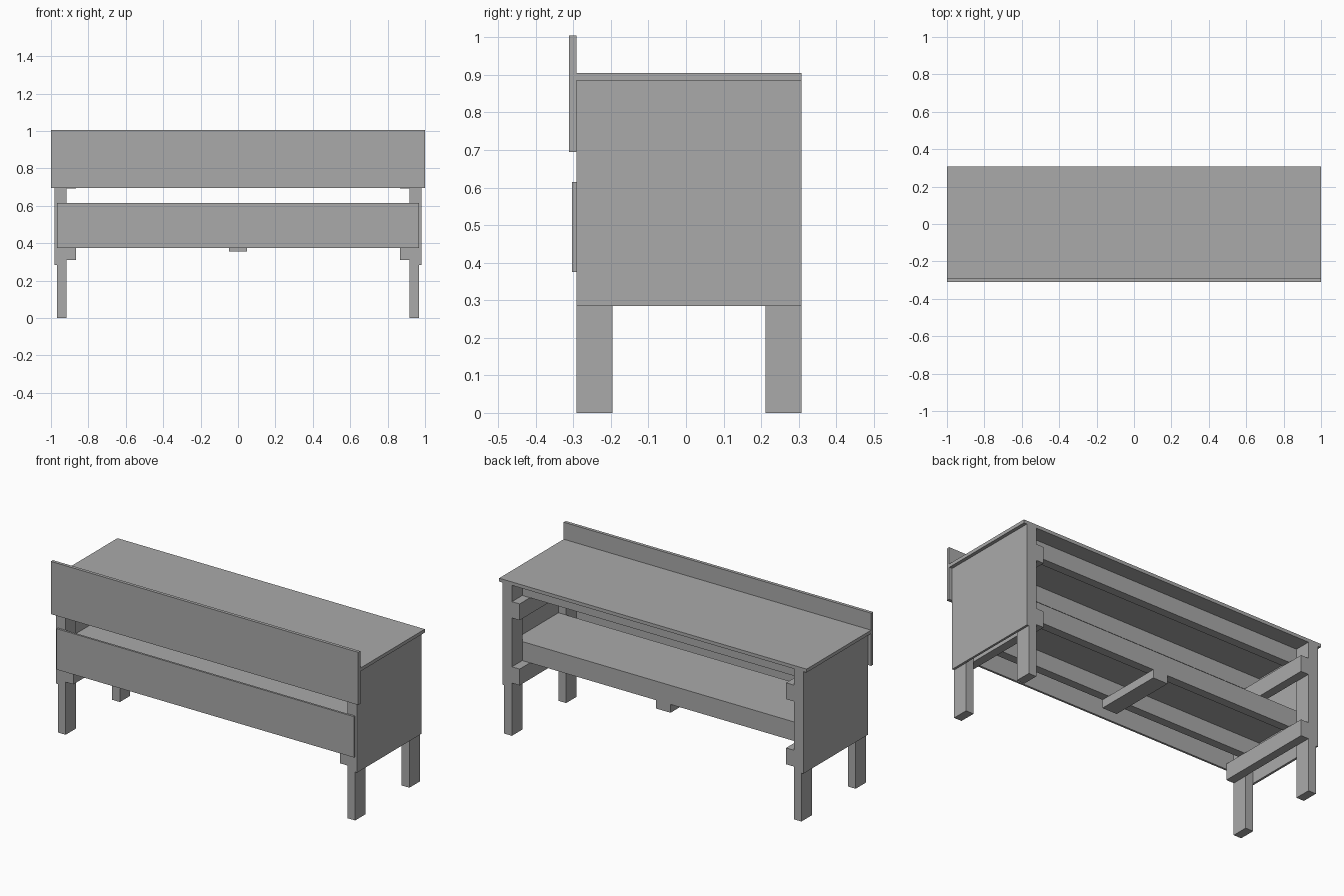
import bpy

cube = bpy.data.objects.get("Cube")
if cube:
    bpy.data.objects.remove(cube, do_unlink=True)

grey = bpy.data.materials.new("plain_grey")
grey.use_nodes = True
grey.diffuse_color = (0.4, 0.4, 0.4, 1)
grey.node_tree.nodes["Principled BSDF"].inputs["Base Color"].default_value = (0.4, 0.4, 0.4, 1)


def board(name, x, y, z):
    """Box spanning the given (min, max) ranges."""
    bpy.ops.mesh.primitive_cube_add(size=1, location=[(a + b) / 2 for a, b in (x, y, z)])
    ob = bpy.context.object
    ob.name = name
    ob.scale = [b - a for a, b in (x, y, z)]
    bpy.ops.object.transform_apply(location=False, rotation=False, scale=True)
    ob.data.materials.append(grey)
    return ob


def pair(name, x, y, z):
    """Same board on the left (+x) and right (-x) sides."""
    board("left_" + name, x, y, z)
    board("right_" + name, (-x[1], -x[0]), y, z)


FRONT, BACK = -0.292, 0.308      # frame depth
LEG = 0.096                      # timber width
THICK = 0.05                     # timber thickness
OUT = 0.967                      # outer face of the legs
INNER = OUT - THICK
TOP = 0.885                      # underside of the worktop
IN_F, IN_B = FRONT + LEG, BACK - LEG

# Legs and side panels
pair("front_leg", (INNER, OUT), (FRONT, IN_F), (0, TOP))
pair("back_leg", (INNER, OUT), (IN_B, BACK), (0, TOP))
pair("side_panel", (OUT, OUT + 0.013), (FRONT, BACK), (0.285, TOP))

# Cross rails, with long beams resting on them between the legs
for level, z in (("lower", 0.31), ("upper", TOP - 2 * LEG)):
    pair(level + "_cross_rail", (INNER - THICK, INNER), (FRONT, BACK), (z, z + LEG))
    beam_z = (z + LEG, z + 2 * LEG)
    board(level + "_front_beam", (-OUT, OUT), (IN_F, IN_F + THICK), beam_z)
    board(level + "_back_beam", (-OUT, OUT), (IN_B - THICK, IN_B), beam_z)

# Shelf and the flat rail under its middle
shelf_z = 0.31 + 2 * LEG
board("shelf", (-OUT, OUT), (IN_F, IN_B), (shelf_z, shelf_z + 0.016))
board("middle_rail", (-LEG / 2, LEG / 2), (IN_F, IN_B), (0.357, 0.31 + LEG))

# Worktop and front boards
board("worktop", (-1, 1), (FRONT, BACK), (TOP, 0.905))
board("upper_front_board", (-1, 1), (-0.311, FRONT), (0.695, 1.005))
board("lower_front_board", (-OUT, OUT), (-0.304, FRONT), (0.375, 0.615))
